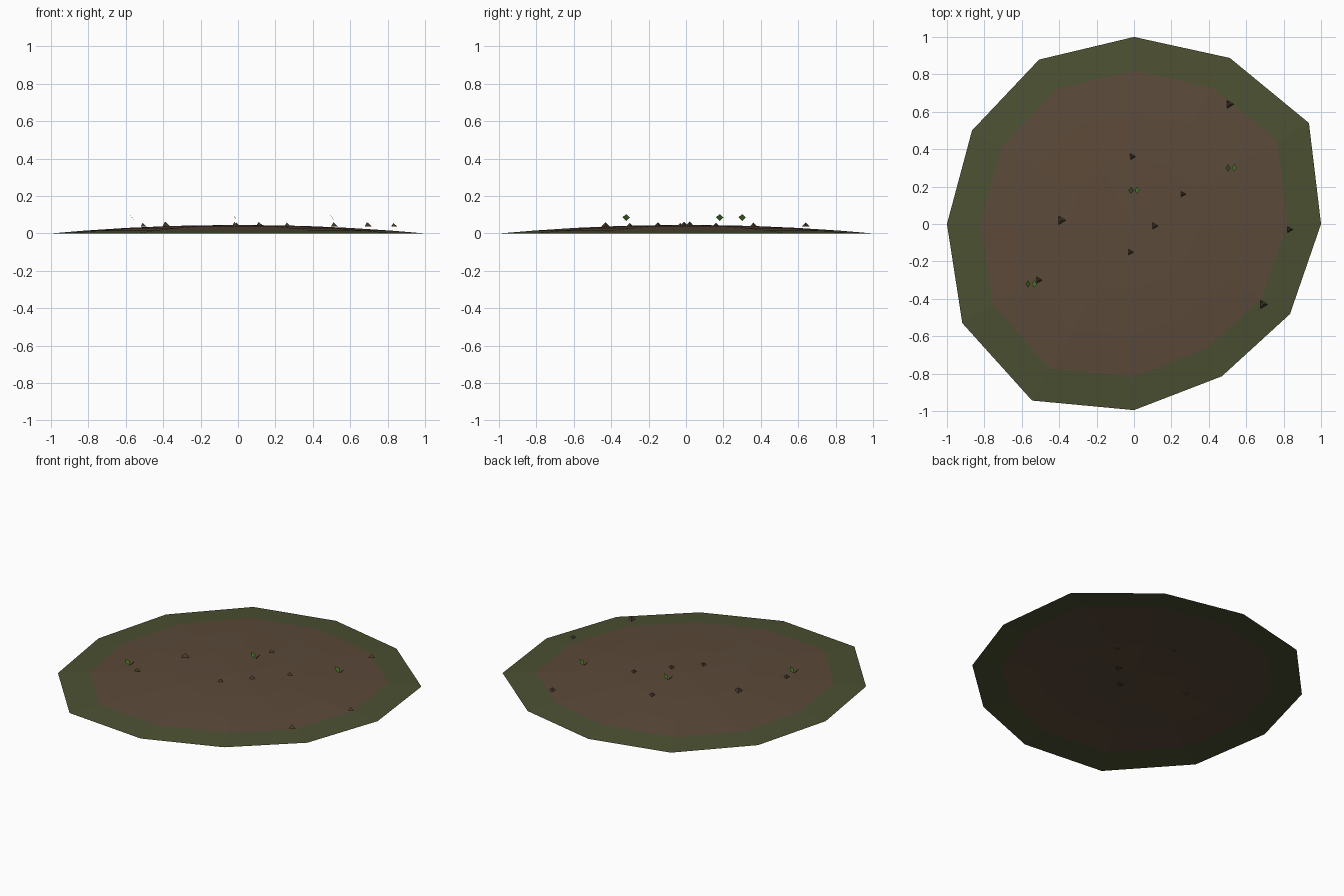
import bpy, bmesh, math
from mathutils import Vector

if "Cube" in bpy.data.objects:
    bpy.data.objects.remove(bpy.data.objects["Cube"])


def material(name, rgb):
    m = bpy.data.materials.new(name)
    m.diffuse_color = (*rgb, 1)
    m.use_nodes = True
    m.node_tree.nodes["Principled BSDF"].inputs["Base Color"].default_value = m.diffuse_color
    return m


soil = material("soil brown", (0.105, 0.068, 0.041))
grass = material("mossy green", (0.072, 0.081, 0.032))
stone = material("dark clod brown", (0.075, 0.048, 0.030))
leaf = material("leaf green", (0.085, 0.22, 0.03))


def finish(bm, name, mats):
    me = bpy.data.meshes.new(name)
    bm.to_mesh(me)
    bm.free()
    for m in mats:
        me.materials.append(m)
    ob = bpy.data.objects.new(name, me)
    bpy.context.collection.objects.link(ob)
    return ob


# Ground patch: low open dome, irregular twelve-sided outline
RADII = [1.0, 1.08, 1.025, 1.0, 1.015, 1.0, 1.0, 1.06, 1.09, 0.995, 0.94, 0.963]
RINGS = [1.0, 0.82, 0.6, 0.35]


def dome(t):
    return 0.046 * (1 - t * t)


bm = bmesh.new()
rings = []
for t in RINGS:
    rings.append([bm.verts.new((r * t * math.cos(i * math.pi / 6),
                                r * t * math.sin(i * math.pi / 6), dome(t)))
                  for i, r in enumerate(RADII)])
top = bm.verts.new((0, 0, dome(0)))
for k in range(len(rings) - 1):
    a, b = rings[k], rings[k + 1]
    for i in range(12):
        j = (i + 1) % 12
        f = bm.faces.new((a[i], a[j], b[j], b[i]))
        f.material_index = 1 if k == 0 else 0   # outer ring is green
for i in range(12):
    bm.faces.new((rings[-1][i], rings[-1][(i + 1) % 12], top))
finish(bm, "ground_patch", [soil, grass])

# Soil clods: small three-sided pyramids
CLODS = [(0.51, 0.64, 0.024), (0.83, -0.03, 0.020), (0.69, -0.43, 0.025),
         (-0.01, 0.36, 0.022), (0.26, 0.16, 0.022), (-0.39, 0.02, 0.028),
         (0.11, -0.01, 0.027), (-0.02, -0.15, 0.025), (-0.51, -0.30, 0.020)]
for n, (x, y, r) in enumerate(CLODS):
    bm = bmesh.new()
    base = [bm.verts.new((x + r * math.cos(a), y + r * math.sin(a), 0.038))
            for a in (0, 2 * math.pi / 3, 4 * math.pi / 3)]
    tip = bm.verts.new((x, y, 0.038 + 0.9 * r))
    bm.faces.new(base[::-1])
    for i in range(3):
        bm.faces.new((base[i], base[(i + 1) % 3], tip))
    finish(bm, f"soil_clod_{n + 1}", [stone])

# Sprouts: two diamond leaves spread in a V
SPROUTS = [(-0.55, -0.32), (0.0, 0.18), (0.52, 0.30)]
for n, (x, y) in enumerate(SPROUTS):
    bm = bmesh.new()
    for s in (-1, 1):
        p = Vector((x, y, 0))
        low = bm.verts.new(p + Vector((s * 0.004, 0, 0.067)))
        high = bm.verts.new(p + Vector((s * 0.031, 0, 0.103)))
        left = bm.verts.new(p + Vector((s * 0.016, -0.02, 0.086)))
        right = bm.verts.new(p + Vector((s * 0.016, 0.02, 0.086)))
        f = [low, right, high, left]
        bm.faces.new(f if s < 0 else f[::-1])
    bm.normal_update()
    for f in bm.faces:
        if f.normal.z < 0:
            f.normal_flip()
    finish(bm, f"sprout_{n + 1}", [leaf])
